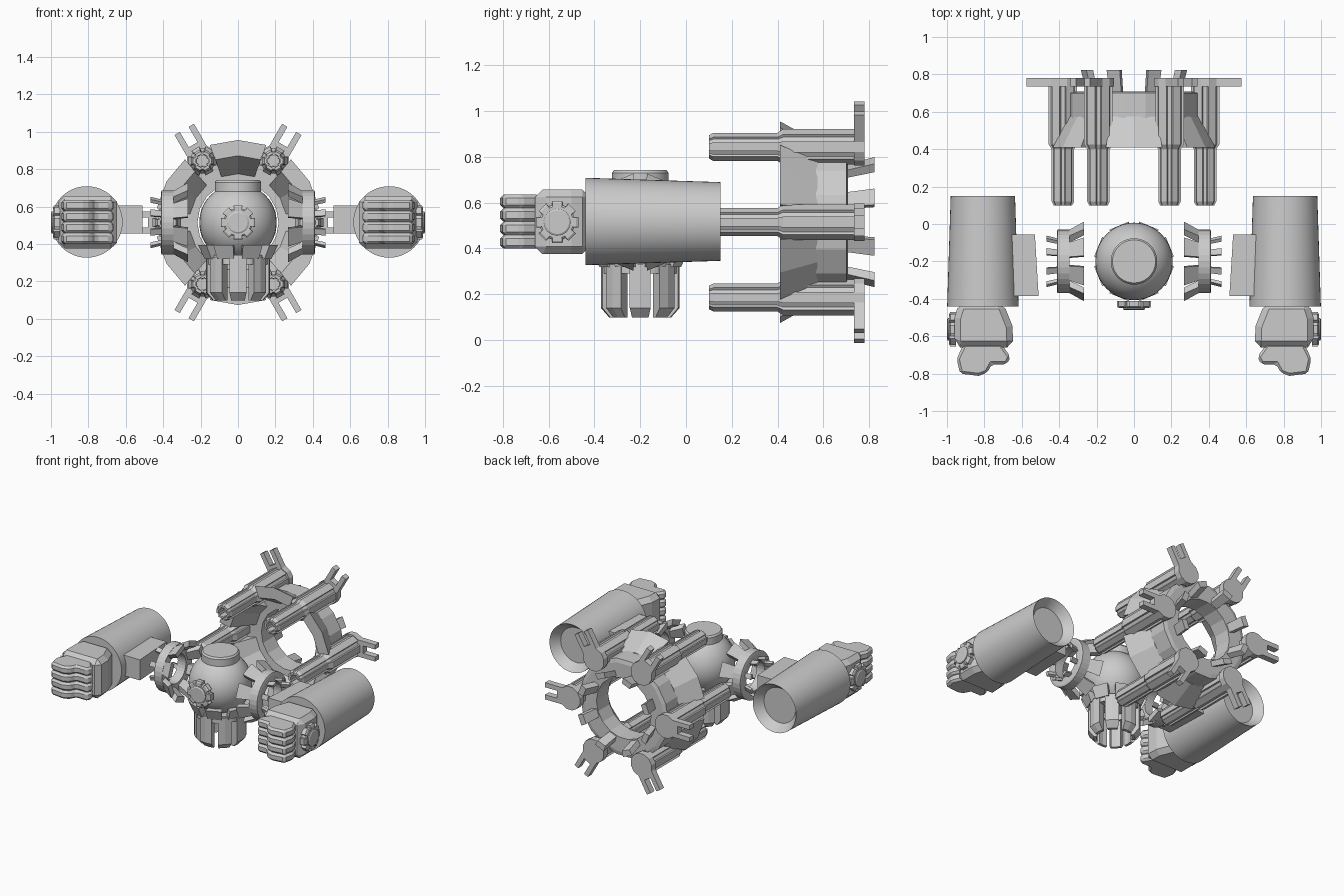
import bpy, bmesh
from math import pi, cos, sin, radians
from mathutils import Matrix, Vector

if "Cube" in bpy.data.objects:
    bpy.data.objects.remove(bpy.data.objects["Cube"])

CZ = 0.515  # height of the main axis


def frame(origin, zdir, xdir):
    z, x = Vector(zdir).normalized(), Vector(xdir).normalized()
    y = z.cross(x)
    m = Matrix((x, y, z)).transposed().to_4x4()
    return Matrix.Translation(origin) @ m


def finish(name, bm, M=None, bevel=0.0, smooth=False):
    if M is not None:
        bm.transform(M)
    bmesh.ops.recalc_face_normals(bm, faces=bm.faces[:])
    me = bpy.data.meshes.new(name)
    bm.to_mesh(me)
    bm.free()
    ob = bpy.data.objects.new(name, me)
    bpy.context.collection.objects.link(ob)
    if bevel:
        b = ob.modifiers.new("bevel", 'BEVEL')
        b.width, b.segments, b.limit_method = bevel, 1, 'ANGLE'
    if smooth:
        bpy.ops.object.select_all(action='DESELECT')
        ob.select_set(True)
        bpy.context.view_layer.objects.active = ob
        bpy.ops.object.shade_smooth_by_angle(angle=radians(30))
    return ob


def loft(bm, profile, sections):
    """Skin copies of a 2D profile; sections are (scale, z)."""
    rings = [[bm.verts.new((x * s, y * s, z)) for x, y in profile] for s, z in sections]
    n = len(profile)
    for a, b in zip(rings, rings[1:]):
        for i in range(n):
            j = (i + 1) % n
            bm.faces.new((a[i], a[j], b[j], b[i]))
    bm.faces.new(rings[0])
    bm.faces.new(rings[-1])


def wedge(bm, rz, a0, a1, seg):
    """Revolve an (r, z) outline from angle a0 to a1; a full turn closes."""
    full = abs(a1 - a0 - 2 * pi) < 1e-4
    count = seg if full else seg + 1
    rings = []
    for k in range(count):
        a = a0 + (a1 - a0) * k / seg
        rings.append([bm.verts.new((r * cos(a), r * sin(a), z)) for r, z in rz])
    n = len(rz)
    for k in range(seg):
        A, B = rings[k], rings[(k + 1) % count]
        for i in range(n):
            j = (i + 1) % n
            bm.faces.new((A[i], A[j], B[j], B[i]))
    if not full:
        bm.faces.new(rings[0])
        bm.faces.new(rings[-1])


def circle(n, r=1.0):
    return [(r * cos(2 * pi * i / n), r * sin(2 * pi * i / n)) for i in range(n)]


def gear(n, inner, gap):
    """Toothed unit profile with n teeth; gap is the valley's share of the pitch."""
    pts, p = [], 2 * pi / n
    for i in range(n):
        h = p * (1 - gap) / 2
        for da, r in ((-h * 1.05, inner), (-h * .9, 1), (h * .9, 1), (h * 1.05, inner)):
            a = i * p + da
            pts.append((r * cos(a), r * sin(a)))
    return pts


def clamp(name, M, s, petals, offset, half, pseg, seg, prongs=8):
    """Ring with flared petals at z = 0 and small prongs at the far end."""
    bm = bmesh.new()
    wedge(bm, [(.62, .47), (1, .45), (1, .83), (.92, .85), (.62, .85)], 0, 2 * pi, seg)
    for i in range(petals):
        a = offset + 2 * pi * i / petals
        wedge(bm, [(1.02, 0), (1.26, 0), (1, .47), (.74, .47)], a - half, a + half, pseg)
    for i in range(prongs):
        a = 2 * pi * (i + .5) / prongs
        wedge(bm, [(.63, .8), (.74, .8), (.84, 1.18), (.72, 1.18)], a - .13, a + .13, 1)
    bmesh.ops.scale(bm, vec=(s, s, s), verts=bm.verts[:])
    finish(name, bm, M)


def disc(name, M):
    """Notched bolt disc with a raised centre."""
    bm = bmesh.new()
    loft(bm, gear(8, .82, .3), [(.095, 0), (.095, .03), (.085, .036)])
    loft(bm, circle(16), [(.06, .02), (.06, .043), (.052, .048)])
    finish(name, bm, M)


# Central body: ball, top cap, front disc
bm = bmesh.new()
bmesh.ops.create_uvsphere(bm, u_segments=40, v_segments=24, radius=.207)
finish("body_ball", bm, Matrix.Translation((0, -.2, CZ)), smooth=True)
bm = bmesh.new()
loft(bm, circle(40), [(.124, .6), (.124, .73), (.115, .742)])
finish("top_cap", bm, Matrix.Translation((0, -.2, 0)), smooth=True)
disc("front_disc", frame((0, -.385 - .027, CZ), (0, -1, 0), (1, 0, 0)))

# Lower collar and hanging fins
bm = bmesh.new()
wedge(bm, [(.1, .34), (.165, .34), (.165, .29), (.1, .29)], 0, 2 * pi, 32)
for i in range(8):
    a = pi / 4 * i
    wedge(bm, [(.165, .395), (.215, .395), (.18, .32), (.13, .32)],
          a + pi / 8 - .27, a + pi / 8 + .27, 1)
    wedge(bm, [(.115, .33), (.172, .33), (.172, .14), (.135, .098), (.115, .098)], a - .27, a + .27, 2)
finish("lower_collar_and_fins", bm, Matrix.Translation((0, -.2, 0)))

# Back ring with broad petals
clamp("back_ring", frame((0, .41, CZ), (0, 1, 0), (1, 0, 0)), .35, 6, radians(30), radians(20), 2, 18)

# Six rods around the back ring, each with a forked plate
ribbed = gear(6, .84, .35)
for k in range(6):
    a = pi / 3 * k
    rad = Vector((cos(a), 0, sin(a)))
    M = frame(Vector((0, .10, CZ)) + rad * .38, (0, 1, 0), rad)
    bm = bmesh.new()
    loft(bm, ribbed, [(.034, .06), (.036, 0), (.052, 0), (.063, .02), (.063, .30), (.08, .325), (.08, .64)])
    finish("rod", bm, M)
    bm = bmesh.new()
    base = [(.085 * cos(t), .085 * sin(t)) for t in [radians(45 + 30 * i) for i in range(10)]]
    fork = base + [(.195, -.06), (.195, -.027), (.1, -.027), (.1, .027), (.195, .027), (.195, .06)]
    loft(bm, fork, [(1, .635), (1, .68)])
    finish("rod_fork", bm, M)

for side, s in (("right", 1), ("left", -1)):
    mir = Matrix.Diagonal((s, 1, 1, 1))
    # Shoulder clamp
    clamp(side + "_shoulder_clamp", mir @ frame((.268, -.2, CZ), (1, 0, 0), (0, 1, 0)),
          .17, 8, pi / 8, .25, 1, 32)

    # Tapered forearm with dished back end
    bm = bmesh.new()
    loft(bm, circle(48), [(.125, .06), (.172, 0), (.191, .59)])
    finish(side + "_forearm", bm, mir @ frame((.808, .15, CZ + .003), (0, -1, 0), (1, 0, 0)), smooth=True)

    # Mounting block on the inner side
    bm = bmesh.new()
    loft(bm, [(.51, -.385), (.53, -.055), (.68, -.055), (.68, -.385)], [(1, .457), (1, .605)])
    finish(side + "_forearm_block", bm, mir)

    # Wrist and its bolt disc
    bm = bmesh.new()
    loft(bm, [(.70, -.42), (.935, -.42), (.96, -.5), (.96, -.645), (.93, -.66), (.645, -.66), (.65, -.545)],
         [(1, .375), (1, .658)])
    finish(side + "_wrist", bm, mir, bevel=.035)
    disc(side + "_wrist_disc", mir @ frame((.952, -.563, CZ), (1, 0, 0), (0, 1, 0)))

    # Four curled fingers
    for i in range(4):
        bm = bmesh.new()
        z = .4 + .059 * i
        loft(bm, [(.71, -.64), (.66, -.71), (.68, -.75), (.76, -.75), (.785, -.795), (.83, -.812),
                  (.93, -.80), (.948, -.72), (.91, -.64)], [(1, z), (1, z + .058)])
        finish(side + "_finger", bm, mir, bevel=.014)
